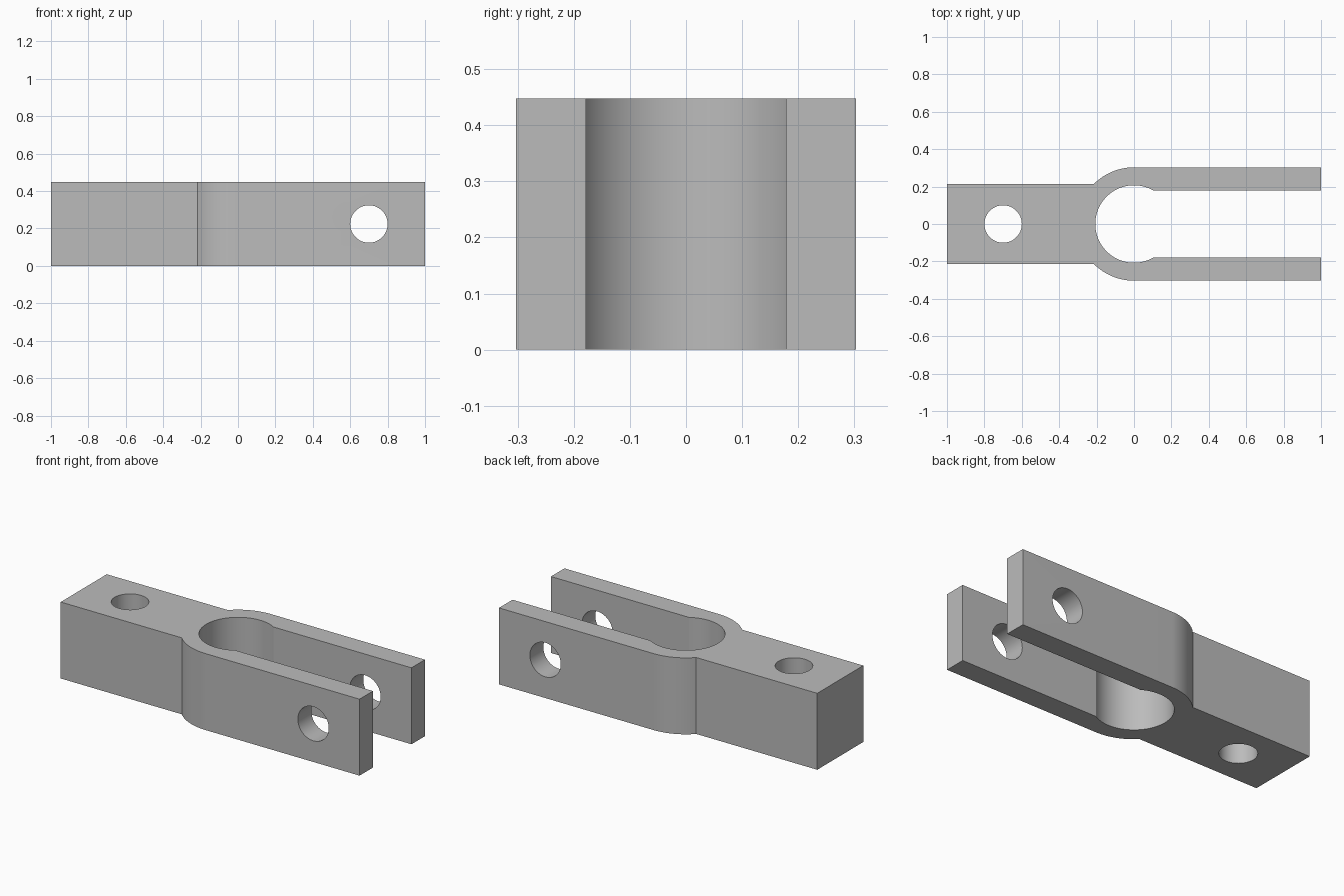
import bpy, bmesh
from math import sin, cos, asin, sqrt, pi, radians

cube = bpy.data.objects.get("Cube")
if cube:
    bpy.data.objects.remove(cube, do_unlink=True)

HEIGHT = 0.448
SHANK = 0.213      # half width of the solid end
OUTER = 0.303      # outer radius of the eye, also half width of the fork
BORE = 0.207       # radius of the central bore
SLOT = 0.178       # half width of the fork slot
HOLE = 0.1         # radius of the pin holes

grey = bpy.data.materials.new("plain grey")
grey.use_nodes = True
grey.diffuse_color = (0.5, 0.5, 0.5, 1)
grey.node_tree.nodes["Principled BSDF"].inputs["Base Color"].default_value = (0.5, 0.5, 0.5, 1)


def arc(radius, start, end, steps):
    angles = [start + (end - start) * i / steps for i in range(steps + 1)]
    return [(radius * cos(a), radius * sin(a)) for a in angles]


# Plan outline: back half of the outside, its mirror image, then slot and bore
shoulder = pi - asin(SHANK / OUTER)
mouth = asin(SLOT / BORE)
back = [(1, OUTER)] + arc(OUTER, pi / 2, shoulder, 16) + [(-1, SHANK)]
front = [(x, -y) for x, y in reversed(back)]
inside = [(1, -SLOT)] + arc(BORE, 2 * pi - mouth, mouth, 64) + [(1, SLOT)]

# Extruded fork body
bm = bmesh.new()
face = bm.faces.new([bm.verts.new((x, y, 0)) for x, y in back + front + inside])
extruded = bmesh.ops.extrude_face_region(bm, geom=[face])["geom"]
top = [v for v in extruded if isinstance(v, bmesh.types.BMVert)]
bmesh.ops.translate(bm, verts=top, vec=(0, 0, HEIGHT))
bmesh.ops.recalc_face_normals(bm, faces=bm.faces)
mesh = bpy.data.meshes.new("fork_clevis")
bm.to_mesh(mesh)
bm.free()
mesh.materials.append(grey)
clevis = bpy.data.objects.new("fork_clevis", mesh)
bpy.context.collection.objects.link(clevis)


def drill(name, location, rotation):
    """Cut a round pin hole through the body."""
    bpy.ops.mesh.primitive_cylinder_add(vertices=64, radius=HOLE, depth=2,
                                        location=location, rotation=rotation)
    cutter = bpy.context.object
    cutter.name = name
    cutter.hide_render = True
    cutter.data.materials.append(grey)
    cut = clevis.modifiers.new(name, 'BOOLEAN')
    cut.operation = 'DIFFERENCE'
    cut.solver = 'EXACT'
    cut.object = cutter
    bpy.ops.object.select_all(action='DESELECT')
    clevis.select_set(True)
    bpy.context.view_layer.objects.active = clevis
    bpy.ops.object.modifier_apply(modifier=cut.name)
    bpy.data.objects.remove(cutter, do_unlink=True)


# Upright hole in the solid end, cross hole through both fork arms
drill("shank_hole", (-0.7, 0, HEIGHT / 2), (0, 0, 0))
drill("fork_pin_hole", (0.7, 0, HEIGHT / 2), (pi / 2, 0, 0))

bpy.ops.object.shade_smooth_by_angle(angle=radians(25))
